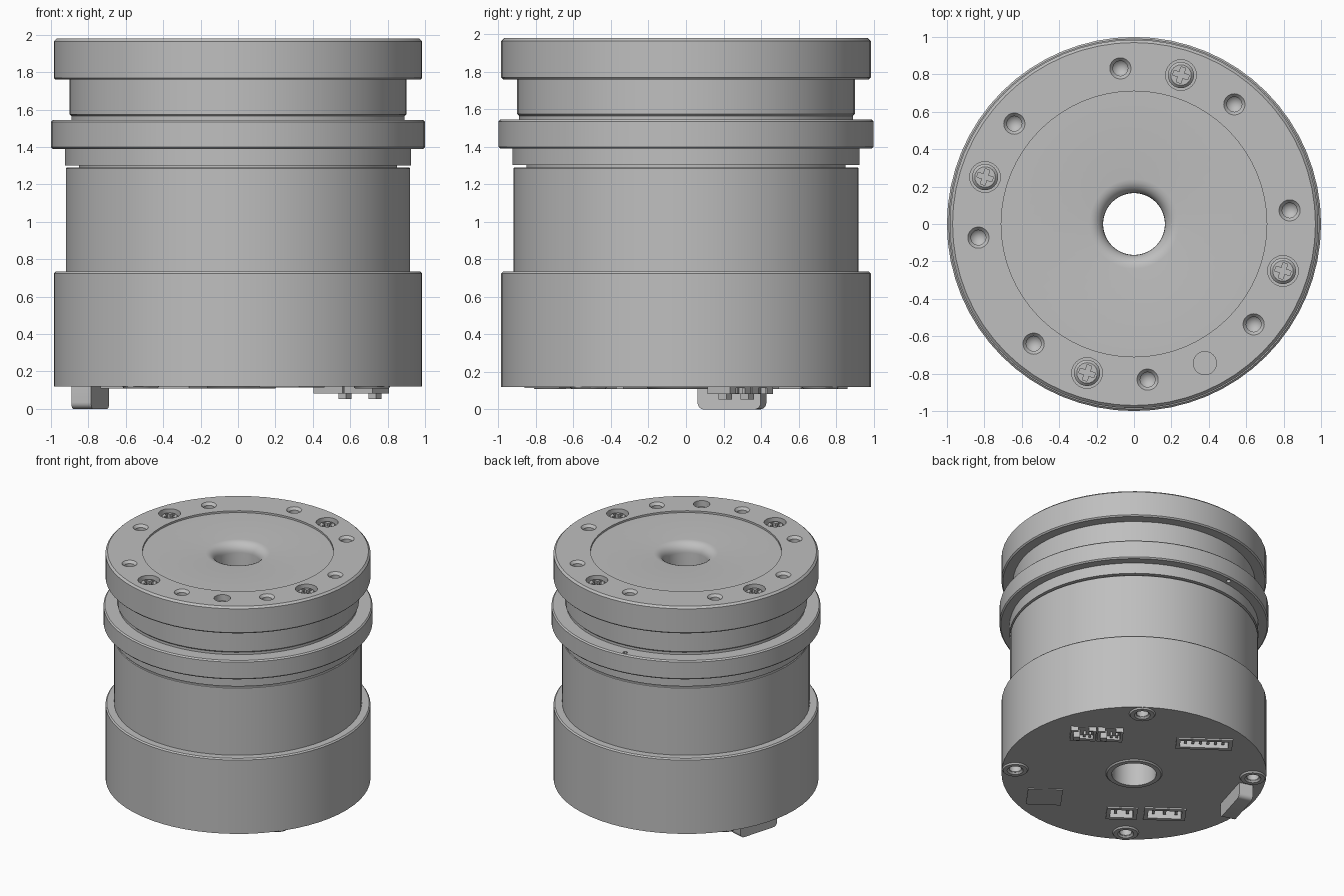
import bpy, bmesh, math
from math import cos, sin, radians, pi
from mathutils import Matrix, Vector

old = bpy.data.objects.get("Cube")
if old:
    bpy.data.objects.remove(old, do_unlink=True)

grey = bpy.data.materials.new("machined_grey")
grey.use_nodes = True
grey.diffuse_color = (0.52, 0.52, 0.52, 1)
grey.node_tree.nodes["Principled BSDF"].inputs["Base Color"].default_value = (0.52, 0.52, 0.52, 1)

FLOOR, TOP = 0.12, 1.98
TURN = radians(54)          # the underside layout is turned by this angle


def finish(name, bm):
    bmesh.ops.recalc_face_normals(bm, faces=bm.faces)
    mesh = bpy.data.meshes.new(name)
    bm.to_mesh(mesh)
    bm.free()
    mesh.materials.append(grey)
    ob = bpy.data.objects.new(name, mesh)
    bpy.context.collection.objects.link(ob)
    return ob


def lathe(name, profile, x=0, y=0, sides=32):
    """Revolve (radius, z) points; a zero radius closes at a pole, else the loop closes."""
    bm = bmesh.new()
    rings = []
    for r, z in profile:
        if r == 0:
            rings.append([bm.verts.new((x, y, z))] * sides)
        else:
            rings.append([bm.verts.new((x + r * cos(2 * pi * i / sides), y + r * sin(2 * pi * i / sides), z))
                          for i in range(sides)])
    for a, b in zip(rings, rings[1:] + rings[:1]):
        for i in range(sides):
            j = (i + 1) % sides
            corners = list(dict.fromkeys([a[i], a[j], b[j], b[i]]))
            if len(corners) > 2:
                bm.faces.new(corners)
    return finish(name, bm)


def rod(name, x, y, r, z0, z1, sides=24):
    return lathe(name, [(0, z0), (r, z0), (r, z1), (0, z1)], x, y, sides)


def box(name, x, y, z0, z1, w, d, angle, bevel=0):
    bm = bmesh.new()
    bmesh.ops.create_cube(bm, size=1)
    bmesh.ops.transform(bm, matrix=Matrix.Diagonal((w, d, z1 - z0, 1)), verts=bm.verts)
    if bevel:
        low = [e for e in bm.edges if all(v.co.z < 0 for v in e.verts)
               and abs(e.verts[0].co.x - e.verts[1].co.x) < 1e-4]
        bmesh.ops.bevel(bm, geom=low, offset=bevel, segments=5, profile=0.5, affect='EDGES')
    place = Matrix.Translation((x, y, (z0 + z1) / 2)) @ Matrix.Rotation(angle, 4, 'Z')
    bmesh.ops.transform(bm, matrix=place, verts=bm.verts)
    return finish(name, bm)


def under(u, v):
    """Underside layout coordinates to x, y."""
    return -sin(TURN) * u + cos(TURN) * v, cos(TURN) * u + sin(TURN) * v


def ubox(name, u, v, z0, z1, w, d):
    return box(name, *under(u, v), z0, z1, w, d, TURN + pi / 2)


def cut(target, cutter):
    cutter.hide_render = True
    mod = target.modifiers.new("cut", 'BOOLEAN')
    mod.operation, mod.solver, mod.object = 'DIFFERENCE', 'EXACT', cutter
    bpy.context.view_layer.objects.active = target
    bpy.ops.object.modifier_apply(modifier=mod.name)
    bpy.data.objects.remove(cutter, do_unlink=True)


def polar(r, deg):
    return r * cos(radians(deg)), r * sin(radians(deg))


# Lower housing with stepped wall, and shaft bore with rounded mouth
bore, mouth = 0.165, 0.075
fillet = [(bore + mouth * (1 - cos(t * pi / 12)), TOP - 0.015 - mouth * (1 - sin(t * pi / 12)))
          for t in range(7)]
body = lathe("housing", [
    (bore, FLOOR - 0.01), (0.2, FLOOR - 0.01), (0.21, FLOOR), (0.985, FLOOR),
    (0.985, 0.725), (0.975, 0.735), (0.92, 0.735), (0.92, 1.285), (0.915, 1.29),
    (0.85, 1.29), (0.85, 1.302), (0.925, 1.302), (0.925, 1.39),
    (0.99, 1.39), (1.0, 1.4), (1.0, 1.535), (0.99, 1.545),
    (0.89, 1.545), (0.89, 1.565), (0.9, 1.575), (0.9, 1.76),
    (0.975, 1.76), (0.985, 1.77), (0.985, 1.965), (0.97, TOP),
    (0.71, TOP), (0.71, TOP - 0.015)] + fillet[::-1], sides=64)

# Threaded holes and one plain pocket in the output flange
for k in range(8):
    x, y = polar(0.835, 5 + 45 * k)
    cut(body, lathe("hole_cutter", [(0, 1.84), (0.04, 1.88), (0.04, 1.96), (0.057, TOP),
                                    (0.057, 2.1), (0, 2.1)], x, y, 20))
cut(body, rod("pocket_cutter", *polar(0.835, -63), 0.062, 1.93, 2.1))

# Cross-head screws sunk in the flange
for k in range(4):
    x, y = polar(0.835, 72.5 + 90 * k)
    cut(body, rod("screw_pocket_cutter", x, y, 0.082, 1.9, 2.1))
    screw = lathe("flange_screw", [(0, 1.89), (0.07, 1.89), (0.07, 1.945), (0.055, 1.96), (0, 1.96)], x, y, 24)
    for turn in (0, 90):
        cut(screw, box("cross_cutter", x, y, 1.93, 2.0, 0.085, 0.026, radians(72.5 + turn)))

# Small hole through the collar
cut(body, rod("collar_cutter", *polar(0.96, 97), 0.018, 1.35, 1.56, 12))

# Mounting bosses on the underside
for k in range(4):
    x, y = polar(0.885, 54 + 90 * k)
    cut(body, rod("boss_cutter", x, y, 0.047, FLOOR - 0.1, FLOOR + 0.15))
    lathe("mounting_boss", [(0.045, FLOOR + 0.01), (0.045, FLOOR + 0.003), (0.06, FLOOR - 0.012),
                            (0.09, FLOOR - 0.012), (0.098, FLOOR), (0.098, FLOOR + 0.01)], x, y, 28)

# Sunken sockets: u, v, width, depth, pin count
for u, v, w, d, pins in [(0.49, 0.48, 0.42, 0.15, 6), (0.27, -0.58, 0.31, 0.17, 3),
                         (-0.05, -0.59, 0.23, 0.17, 2)]:
    cut(body, ubox("socket_cutter", u, v, FLOOR - 0.1, FLOOR + 0.09, w - 0.02, d - 0.02))
    frame = ubox("socket_frame", u, v, FLOOR - 0.012, FLOOR + 0.085, w, d)
    cut(frame, ubox("frame_cutter", u, v, FLOOR - 0.1, FLOOR + 0.07, w - 0.06, d - 0.06))
    ubox("socket_tongue", u, v, FLOOR + 0.03, FLOOR + 0.075, w - 0.1, 0.035)
    for i in range(pins):
        pu = u + (w - 0.14) * (i / (pins - 1) - 0.5)
        ubox("socket_pin", pu, v, FLOOR + 0.005, FLOOR + 0.075, 0.02, 0.05)

# Raised twin header
for u in (-0.42, -0.22):
    v = 0.59
    header = ubox("header_shell", u, v, 0.083, FLOOR + 0.01, 0.19, 0.15)
    cut(header, ubox("header_cutter", u, v + 0.01, 0.0, FLOOR - 0.005, 0.15, 0.1))
    cut(header, ubox("key_cutter", u, v + 0.07, 0.0, FLOOR - 0.005, 0.08, 0.06))
    ubox("header_latch", u - 0.05, v + 0.01, 0.052, FLOOR, 0.05, 0.05)
    for side in (0.01, 0.05):
        ubox("header_pin", u + side, v, 0.085, FLOOR, 0.018, 0.04)

# Chip plate and side-facing cable port
ubox("chip_plate", -0.64, -0.39, FLOOR - 0.006, FLOOR + 0.001, 0.26, 0.23)
box("cable_port", -0.79, 0.245, 0.0, FLOOR + 0.01, 0.35, 0.11, radians(73.9), bevel=0.035)

# Smooth round walls, keep machined edges sharp
bpy.ops.object.select_all(action='DESELECT')
for ob in bpy.context.collection.objects:
    if ob.type == 'MESH' and grey.name in ob.data.materials:
        ob.select_set(True)
        bpy.context.view_layer.objects.active = ob
bpy.ops.object.shade_smooth_by_angle(angle=radians(30))
